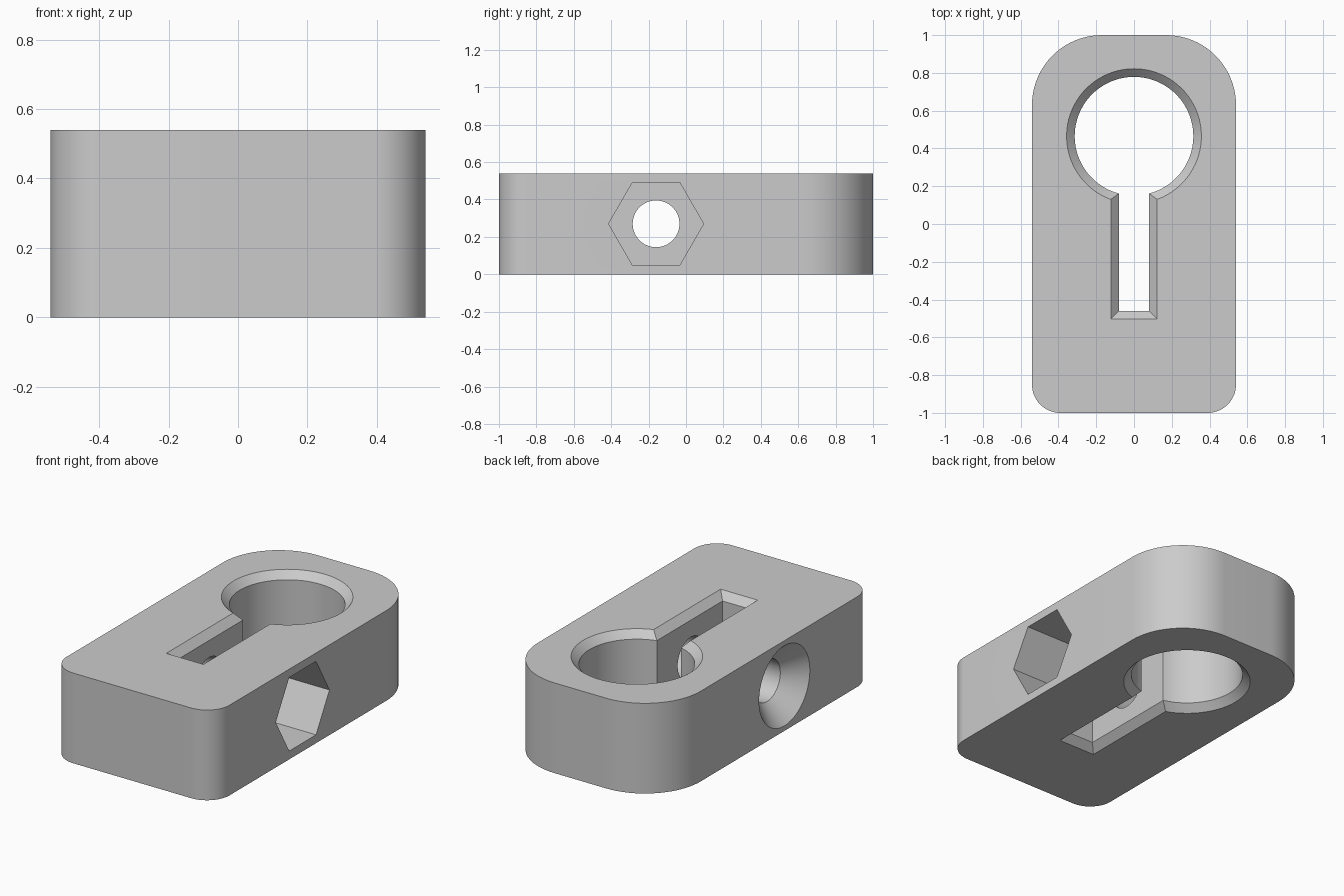
import bpy
import bmesh
import math

# Remove the default cube only
cube = bpy.data.objects.get("Cube")
if cube:
    bpy.data.objects.remove(cube, do_unlink=True)

HALF_W, HALF_L, HEIGHT = 0.54, 1.0, 0.54
FRONT_R, BACK_R = 0.15, 0.37           # corner radii
BORE_Y, BORE_R = 0.465, 0.314          # large round opening
SLOT_HALF, SLOT_END = 0.08, -0.46      # narrow slot
CHAMFER = 0.043
BOLT_Y, BOLT_Z, BOLT_R = -0.16, HEIGHT / 2, 0.125
SINK_R, NUT_R, NUT_DEPTH = 0.24, 0.254, 0.3
EPS = 0.01

grey = bpy.data.materials.new("plain grey")
grey.use_nodes = True
colour = (0.6, 0.6, 0.6, 1)
grey.diffuse_color = colour
grey.node_tree.nodes["Principled BSDF"].inputs["Base Color"].default_value = colour


def loft(name, rings):
    """Closed solid skinned through rings that share a point count."""
    bm = bmesh.new()
    loops = [[bm.verts.new(p) for p in ring] for ring in rings]
    n = len(loops[0])
    for a, b in zip(loops, loops[1:]):
        for i in range(n):
            j = (i + 1) % n
            bm.faces.new((a[i], a[j], b[j], b[i]))
    bm.faces.new(loops[0])
    bm.faces.new(loops[-1])
    bmesh.ops.recalc_face_normals(bm, faces=bm.faces)
    mesh = bpy.data.meshes.new(name)
    bm.to_mesh(mesh)
    bm.free()
    mesh.materials.append(grey)
    obj = bpy.data.objects.new(name, mesh)
    bpy.context.collection.objects.link(obj)
    return obj


def arc(cx, cy, r, start, end, steps):
    """Points along an arc, angles in radians."""
    angles = [start + (end - start) * i / steps for i in range(steps + 1)]
    return [(cx + r * math.cos(a), cy + r * math.sin(a)) for a in angles]


def block_outline():
    """Rounded rectangle with larger radii at the back."""
    pts = []
    corners = ((1, 1, BACK_R), (-1, 1, BACK_R), (-1, -1, FRONT_R), (1, -1, FRONT_R))
    for k, (sx, sy, r) in enumerate(corners):
        start = k * math.pi / 2
        pts += arc(sx * (HALF_W - r), sy * (HALF_L - r), r, start, start + math.pi / 2, 20)
    return pts


def keyhole_outline(grow):
    """Round opening joined to the slot, offset outwards by grow."""
    r, w = BORE_R + grow, SLOT_HALF + grow
    neck = math.asin(w / r)
    pts = arc(0, BORE_Y, r, neck - math.pi / 2, 1.5 * math.pi - neck, 72)
    return pts + [(-w, SLOT_END - grow), (w, SLOT_END - grow)]


def flat_ring(outline, z):
    return [(x, y, z) for x, y in outline]


def side_ring(x, r, sides):
    """Regular polygon around the bolt axis at a given x."""
    turn = 2 * math.pi / sides
    return [(x, BOLT_Y + r * math.cos(i * turn), BOLT_Z + r * math.sin(i * turn))
            for i in range(sides)]


# Main block
block = loft("clamp_block", [flat_ring(block_outline(), z) for z in (0, HEIGHT)])

# Keyhole with a chamfer at the top and bottom
levels = ((-EPS, CHAMFER + EPS), (CHAMFER, 0),
          (HEIGHT - CHAMFER, 0), (HEIGHT + EPS, CHAMFER + EPS))
keyhole = loft("keyhole_cutter", [flat_ring(keyhole_outline(g), z) for z, g in levels])

# Bolt hole with a conical countersink on one side
sink_depth = SINK_R - BOLT_R
sections = ((-HALF_W - EPS, SINK_R + EPS), (-HALF_W + sink_depth, BOLT_R),
            (HALF_W - NUT_DEPTH + EPS, BOLT_R))
bolt = loft("bolt_hole_cutter", [side_ring(x, r, 64) for x, r in sections])

# Hexagonal nut pocket on the other side
nut = loft("nut_pocket_cutter",
           [side_ring(x, NUT_R, 6) for x in (HALF_W - NUT_DEPTH, HALF_W + EPS)])

# Carve the openings
bpy.ops.object.select_all(action="DESELECT")
block.select_set(True)
bpy.context.view_layer.objects.active = block
for cutter in (keyhole, bolt, nut):
    cutter.hide_render = True
    mod = block.modifiers.new(cutter.name, "BOOLEAN")
    mod.operation = "DIFFERENCE"
    mod.solver = "EXACT"
    mod.object = cutter
    bpy.ops.object.modifier_apply(modifier=mod.name)
    bpy.data.objects.remove(cutter, do_unlink=True)

bpy.ops.object.shade_smooth_by_angle(angle=math.radians(25))
